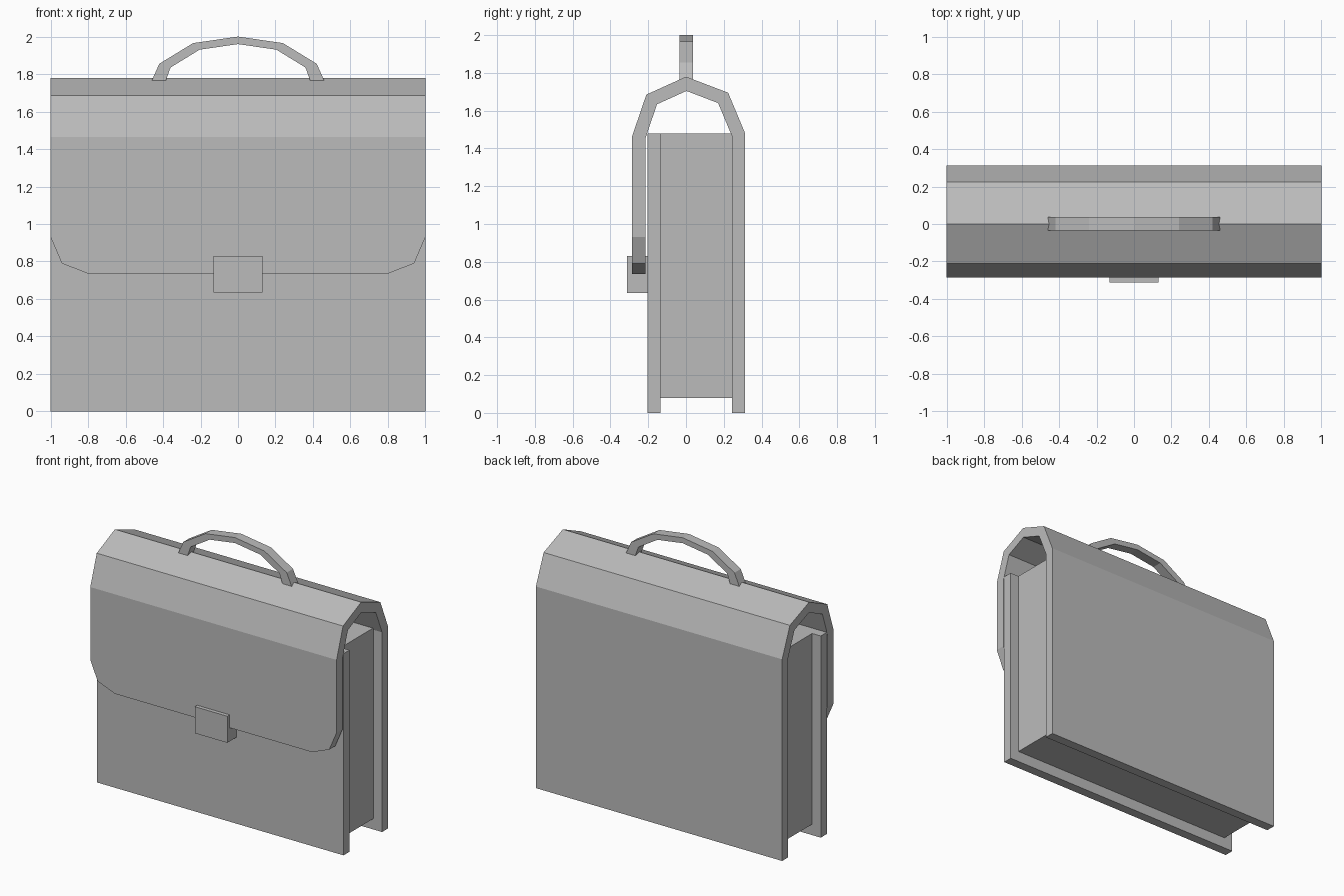
import bpy
import bmesh

if "Cube" in bpy.data.objects:
    bpy.data.objects.remove(bpy.data.objects["Cube"], do_unlink=True)

# Single plain grey for the whole bag
grey = bpy.data.materials.new("plain_grey")
grey.use_nodes = True
colour = (0.5, 0.5, 0.5, 1)
grey.diffuse_color = colour
grey.node_tree.nodes["Principled BSDF"].inputs["Base Color"].default_value = colour


def finish(name, bm):
    mesh = bpy.data.meshes.new(name)
    bm.to_mesh(mesh)
    bm.free()
    mesh.materials.append(grey)
    obj = bpy.data.objects.new(name, mesh)
    bpy.context.collection.objects.link(obj)
    return obj


def box(name, xs, ys, zs):
    bm = bmesh.new()
    bmesh.ops.create_cube(bm, size=1)
    for v in bm.verts:
        for axis, (low, high) in enumerate((xs, ys, zs)):
            v.co[axis] = high if v.co[axis] > 0 else low
    return finish(name, bm)


# Body: recessed core, raised front panel and clasp
box("inner_body", (-0.93, 0.93), (-0.135, 0.243), (0.08, 1.48))
box("front_panel", (-1, 1), (-0.205, -0.135), (0, 1.48))
box("clasp", (-0.132, 0.132), (-0.313, -0.205), (0.635, 0.83))

# Back wall, folded top and front flap: one sheet, thickened inward
fold = [(0.313, 0), (0.313, 1.48), (0.223, 1.695), (0, 1.78), (-0.21, 1.685), (-0.285, 1.465)]
flap_corner = [(1, 0.93), (0.94, 0.79), (0.8, 0.735)]
bm = bmesh.new()
rows = [[bm.verts.new((x, y, z)) for x in (-1, 1)] for y, z in fold]
for (a, b), (c, d) in zip(rows, rows[1:]):
    bm.faces.new((a, c, d, b))
flap_y = fold[-1][0]
left_side = [bm.verts.new((-x, flap_y, z)) for x, z in flap_corner]
right_side = [bm.verts.new((x, flap_y, z)) for x, z in reversed(flap_corner)]
bm.faces.new([rows[-1][0]] + left_side + right_side + [rows[-1][1]])
cover = finish("back_and_flap", bm)
solid = cover.modifiers.new("thickness", "SOLIDIFY")
solid.thickness = 0.07
solid.offset = -1
solid.use_even_offset = True

# Handle: faceted arch of rectangular section
outer = [(0.46, 1.765), (0.42, 1.855), (0.24, 1.965), (0, 2)]
inner = [(0.385, 1.765), (0.36, 1.835), (0.205, 1.93), (0, 1.96)]


def arch(half):
    return [(-x, z) for x, z in half[:-1]] + half[::-1]


bm = bmesh.new()
rings = []
for (ox, oz), (ix, iz) in zip(arch(outer), arch(inner)):
    corners = ((ox, -0.035, oz), (ox, 0.038, oz), (ix, 0.038, iz), (ix, -0.035, iz))
    rings.append([bm.verts.new(c) for c in corners])
for a, b in zip(rings, rings[1:]):
    for i in range(4):
        j = (i + 1) % 4
        bm.faces.new((a[i], a[j], b[j], b[i]))
bm.faces.new(rings[0])
bm.faces.new(rings[-1])
bmesh.ops.recalc_face_normals(bm, faces=bm.faces)
finish("handle", bm)
